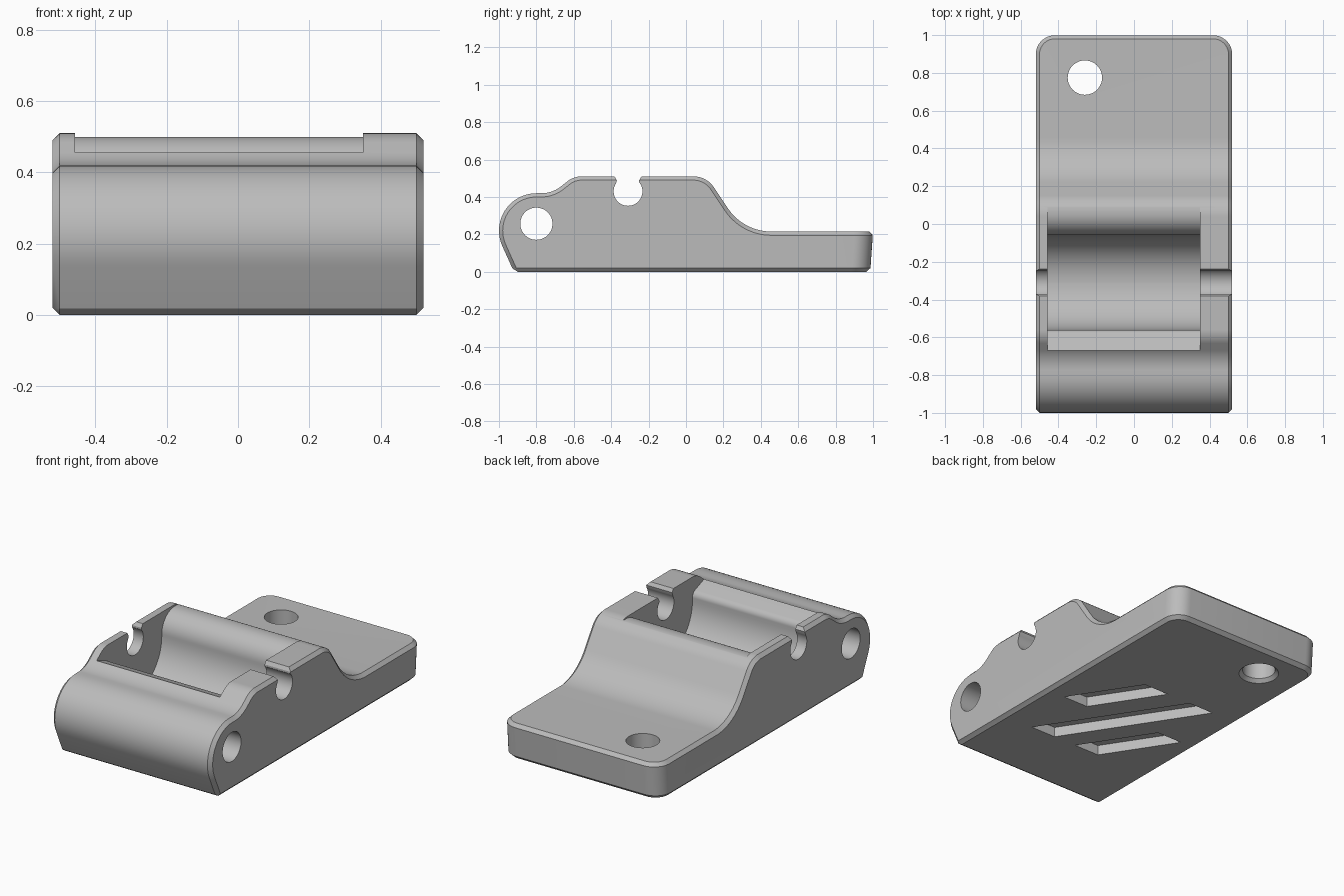
import bpy, bmesh, math
from mathutils import Vector

cube = bpy.data.objects.get("Cube")
if cube:
    bpy.data.objects.remove(cube, do_unlink=True)

grey = bpy.data.materials.new("plain_grey")
grey.use_nodes = True
grey.diffuse_color = (0.5, 0.5, 0.5, 1)
grey.node_tree.nodes["Principled BSDF"].inputs["Base Color"].default_value = (0.5, 0.5, 0.5, 1)


def rounded(corners, steps=14):
    """Turn (u, v, radius) corners into an outline with arcs."""
    out = []
    for i, (u, v, r) in enumerate(corners):
        p = Vector((u, v))
        if r == 0:
            out.append(p)
            continue
        a = (Vector(corners[i - 1][:2]) - p).normalized()
        b = (Vector(corners[(i + 1) % len(corners)][:2]) - p).normalized()
        half = a.angle(b) / 2
        centre = p + (a + b).normalized() * r / math.sin(half)
        start = p + a * r / math.tan(half) - centre
        end = p + b * r / math.tan(half) - centre
        sweep = math.pi - 2 * half
        for k in range(steps + 1):
            t = k / steps
            out.append(centre + (start * math.sin((1 - t) * sweep)
                                 + end * math.sin(t * sweep)) / math.sin(sweep))
    return out


def finish(name, bm):
    bmesh.ops.recalc_face_normals(bm, faces=bm.faces)
    mesh = bpy.data.meshes.new(name)
    bm.to_mesh(mesh)
    bm.free()
    mesh.materials.append(grey)
    obj = bpy.data.objects.new(name, mesh)
    bpy.context.collection.objects.link(obj)
    return obj


def prism(outline, lo, hi, along_x=True):
    """Extrude an outline along x (points are y, z) or z (points are x, y)."""
    bm = bmesh.new()
    place = (lambda p, h: (h, p[0], p[1])) if along_x else (lambda p, h: (p[0], p[1], h))
    face = bm.faces.new([bm.verts.new(place(p, lo)) for p in outline])
    moved = bmesh.ops.extrude_face_region(bm, geom=[face])["geom"]
    bmesh.ops.translate(bm, vec=place((0, 0), hi - lo),
                        verts=[g for g in moved if isinstance(g, bmesh.types.BMVert)])
    return bm


def cone(r1, r2, x, y, z, depth):
    bm = bmesh.new()
    bmesh.ops.create_cone(bm, cap_ends=True, segments=48, radius1=r1, radius2=r2, depth=depth)
    bmesh.ops.translate(bm, vec=(x, y, z), verts=bm.verts)
    return bm


def circle(u, v, r, start=0.0, sweep=math.tau, n=48):
    return [(u + r * math.cos(start + sweep * k / n), v + r * math.sin(start + sweep * k / n))
            for k in range(n)]


# Body: side profile with rounded rear corners and chamfered outer edges
W = 0.52
profile = rounded([(-0.92, 0, 0), (-1.11, 0.42, 0.2), (-0.715, 0.42, 0.17), (-0.6, 0.51, 0.12),
                   (0.11, 0.51, 0.13), (0.307, 0.215, 0.28), (1, 0.215, 0), (0.985, 0, 0)])
bm = prism(profile, -W, W)
rear = [e for e in bm.edges if all(v.co.y > 0.9 for v in e.verts)
        and abs(e.verts[0].co.z - e.verts[1].co.z) > 0.1]
bmesh.ops.bevel(bm, geom=rear, offset=0.1, segments=10, profile=0.5, affect='EDGES')
body = finish("body", bm)
bpy.context.view_layer.objects.active = body
body.select_set(True)
chamfer = body.modifiers.new("chamfer", 'BEVEL')
chamfer.width = 0.02
chamfer.segments = 1
chamfer.limit_method = 'ANGLE'
chamfer.angle_limit = math.radians(30)
chamfer.use_clamp_overlap = False
bpy.ops.object.modifier_apply(modifier="chamfer")

cutters = []

# Roller cavity with a round floor and softened rims
cavity = rounded([(-0.72, 0.475, 0), (-0.56, 0.415, 0.04), (-0.56, 0.12, 0.249),
                  (-0.06, 0.12, 0.249), (-0.06, 0.5, 0.12), (0.12, 0.5, 0),
                  (0.12, 0.7, 0), (-0.72, 0.7, 0)])
cutters.append(("roller_cavity", prism(cavity, -0.457, 0.35)))

# Snap-in axle groove with flared lips
cy, cz, r, neck = -0.31, 0.43, 0.077, 0.06
lip = math.acos(neck / r)
groove = circle(cy, cz, r, lip, -(math.pi + 2 * lip))
groove += [(cy - neck, 0.49), (cy - 0.085, 0.53), (cy + 0.085, 0.53), (cy + neck, 0.49)]
cutters.append(("axle_groove", prism(groove, -0.7, 0.7)))

# Cross hole through the front
cutters.append(("pivot_hole", prism(circle(-0.8, 0.257, 0.086), -0.7, 0.7)))

# Screw hole in the rear plate, countersunk below
cutters.append(("screw_hole", cone(0.091, 0.091, -0.26, 0.775, 0.1, 0.6)))
cutters.append(("countersink", cone(0.131, 0.091, -0.26, 0.775, 0, 0.04)))

# Slanted slots under the base: x of the centre line at y = 0, start and end y
for mid, y0, y1 in ((-0.085, -0.5, 0.27), (0.24, -0.125, 0.27), (-0.4, -0.5, -0.095)):
    slot = [(mid - 0.655 * y + side, y) for y, side in
            ((y0, -0.083), (y0, 0.083), (y1, 0.083), (y1, -0.083))]
    cutters.append(("base_slot", prism(slot, -0.1, 0.06, along_x=False)))

for name, bm in cutters:
    cutter = finish(name, bm)
    cutter.hide_render = True
    cut = body.modifiers.new(name, 'BOOLEAN')
    cut.operation = 'DIFFERENCE'
    cut.solver = 'EXACT'
    cut.object = cutter
    bpy.ops.object.modifier_apply(modifier=cut.name)
    bpy.data.objects.remove(cutter, do_unlink=True)

bpy.ops.object.shade_smooth_by_angle(angle=math.radians(30))
